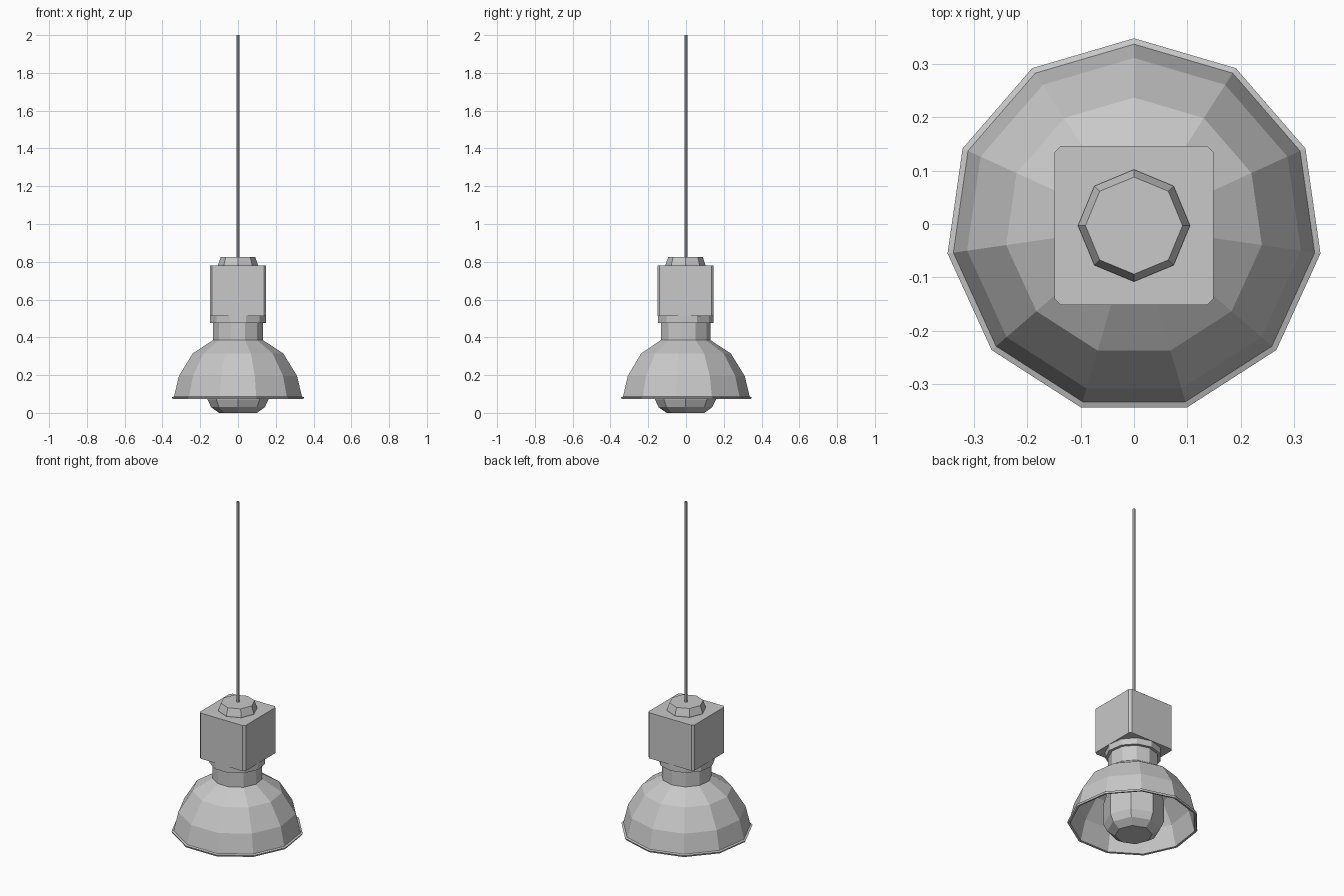
import bpy, bmesh
from math import cos, sin, pi

if "Cube" in bpy.data.objects:
    bpy.data.objects.remove(bpy.data.objects["Cube"])

GREY = (0.58, 0.58, 0.58, 1)
metal = bpy.data.materials.new("light_grey")
metal.use_nodes = True
metal.diffuse_color = GREY
metal.node_tree.nodes["Principled BSDF"].inputs["Base Color"].default_value = GREY


def finish(name, bm):
    bmesh.ops.recalc_face_normals(bm, faces=bm.faces)
    mesh = bpy.data.meshes.new(name)
    bm.to_mesh(mesh)
    bm.free()
    mesh.materials.append(metal)
    obj = bpy.data.objects.new(name, mesh)
    bpy.context.collection.objects.link(obj)
    return obj


def lathe(name, profile, sides, y=0.0, caps=True, loop=False):
    """Turn (radius, z) points about a vertical axis, one corner towards +y."""
    bm = bmesh.new()
    rings = []
    for r, z in profile:
        angles = [pi / 2 + 2 * pi * i / sides for i in range(sides)]
        rings.append([bm.verts.new((r * cos(a), y + r * sin(a), z)) for a in angles])
    pairs = list(zip(rings, rings[1:]))
    if loop:
        pairs.append((rings[-1], rings[0]))
    elif caps:
        bm.faces.new(rings[0])
        bm.faces.new(rings[-1])
    for low, high in pairs:
        for i in range(sides):
            j = (i + 1) % sides
            bm.faces.new((low[i], low[j], high[j], high[i]))
    return finish(name, bm)


# Bell shade with a flared rim, and an inner wall
outer = [(0.134, 0.385), (0.242, 0.315), (0.316, 0.195), (0.342, 0.087)]
rim = [(0.353, 0.083), (0.349, 0.073), (0.337, 0.075)]
inner = [(0.306, 0.195), (0.234, 0.305), (0.126, 0.373)]
lathe("shade", outer + rim + inner, 11, y=-0.005, loop=True)

# Neck and collar under the housing
lathe("neck", [(0.134, 0.372), (0.134, 0.49)], 11, y=-0.005)
lathe("collar", [(0.15, 0.475), (0.15, 0.515)], 11, y=-0.005)

# Faceted bulb, mostly inside the shade
lathe("bulb", [(0.1, 0), (0.142, 0.03), (0.161, 0.07), (0.161, 0.2), (0.11, 0.375)],
      8, y=-0.003)

# Square housing with chamfered upright edges
half, cut, low, high = 0.149, 0.012, 0.512, 0.78
bm = bmesh.new()
bmesh.ops.create_cube(bm, size=2)
for v in bm.verts:
    v.co = (v.co.x * half, v.co.y * half - 0.003, high if v.co.z > 0 else low)
upright = [e for e in bm.edges if abs(e.verts[0].co.z - e.verts[1].co.z) > 0.1]
bmesh.ops.bevel(bm, geom=upright, offset=cut, segments=1, affect='EDGES')
finish("housing", bm)

# Cord grip and open-ended cord
lathe("cord_grip", [(0.105, 0.775), (0.105, 0.785), (0.091, 0.826)], 8, y=-0.003)
lathe("cord", [(0.009, 0.82), (0.009, 2.0)], 8, caps=False)
